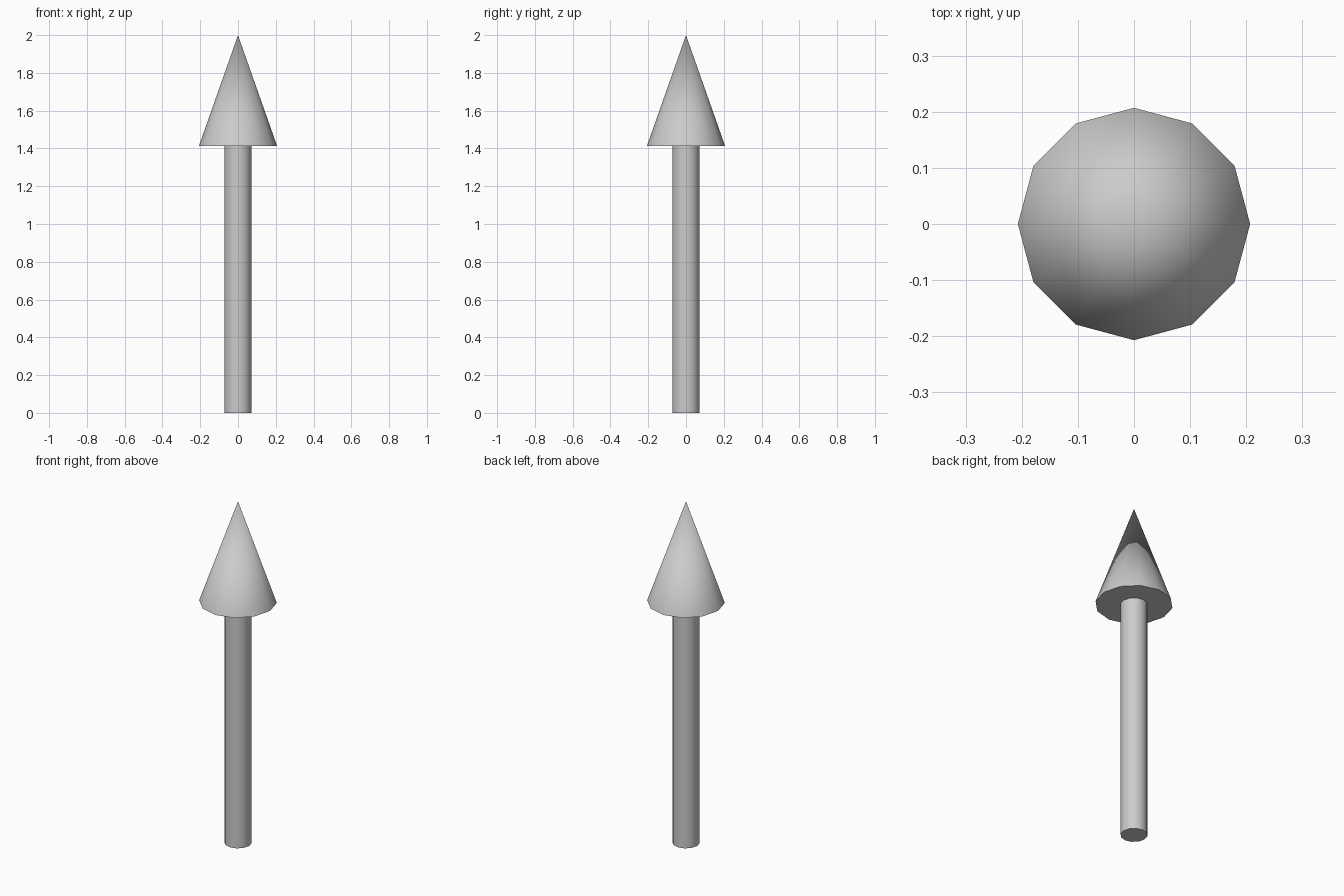
import bpy
from math import radians

if "Cube" in bpy.data.objects:
    bpy.data.objects.remove(bpy.data.objects["Cube"])

SIDES = 12
SHAFT_RADIUS = 0.0725
HEAD_RADIUS = 0.207
HEAD_BASE = 1.413
TOP = 2.0


def finish(name):
    """Name the active part and smooth its sides, keeping the rims sharp."""
    obj = bpy.context.object
    obj.name = name
    obj.data.name = name
    bpy.ops.object.shade_smooth_by_angle(angle=radians(40))


# Straight shaft standing on the ground
bpy.ops.mesh.primitive_cylinder_add(
    vertices=SIDES, radius=SHAFT_RADIUS, depth=HEAD_BASE,
    location=(0, 0, HEAD_BASE / 2))
finish("shaft")

# Pointed arrow head with a flat underside
bpy.ops.mesh.primitive_cone_add(
    vertices=SIDES, radius1=HEAD_RADIUS, radius2=0, depth=TOP - HEAD_BASE,
    location=(0, 0, (TOP + HEAD_BASE) / 2))
finish("arrow_head")
